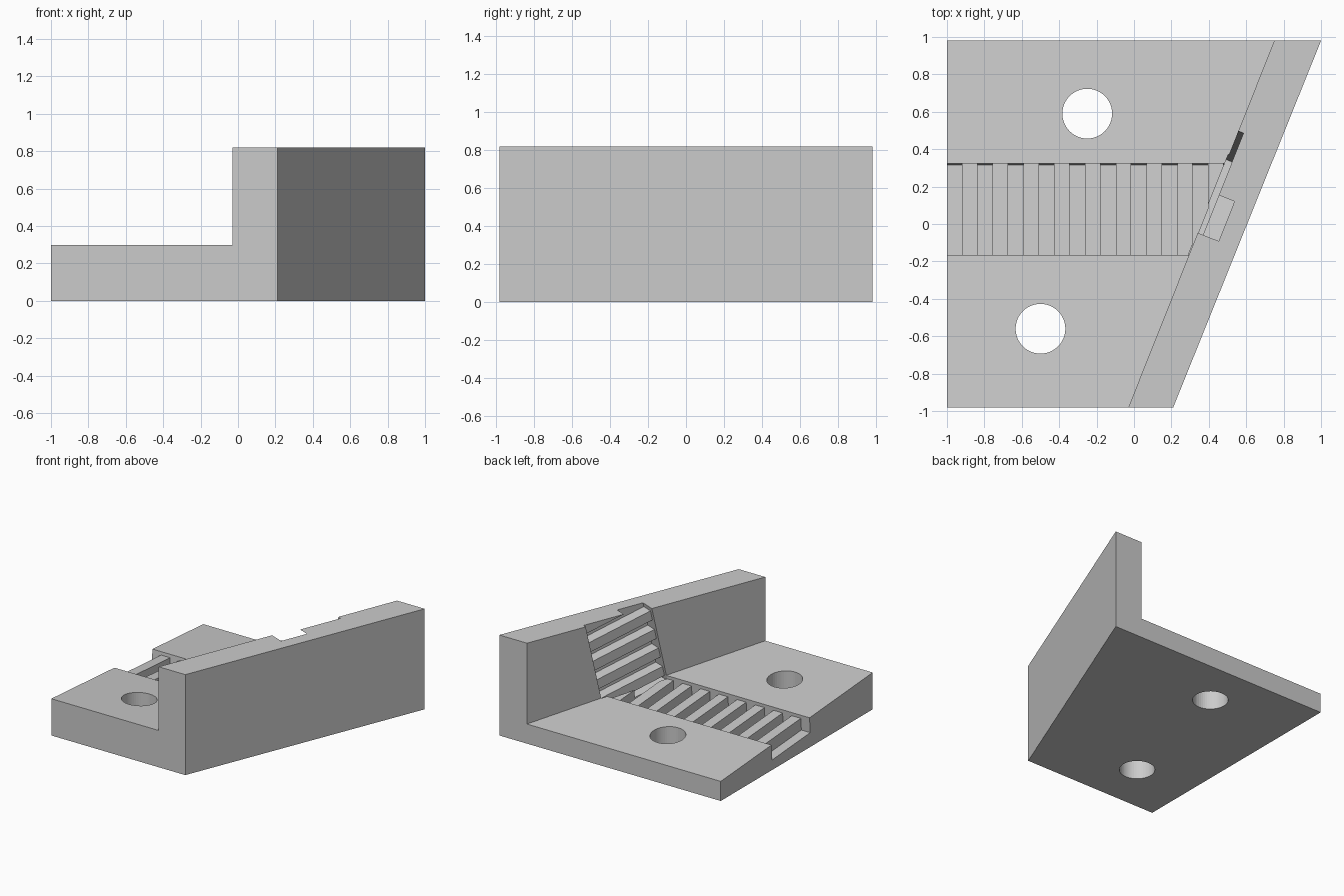
import bpy, bmesh, math
from mathutils import Vector

if "Cube" in bpy.data.objects:
    bpy.data.objects.remove(bpy.data.objects["Cube"])


def mesh_object(name, bm):
    bmesh.ops.recalc_face_normals(bm, faces=bm.faces)
    me = bpy.data.meshes.new(name)
    bm.to_mesh(me)
    bm.free()
    ob = bpy.data.objects.new(name, me)
    bpy.context.collection.objects.link(ob)
    return ob


def loft(bottom, top):
    """Closed solid between two matching outlines."""
    bm = bmesh.new()
    a = [bm.verts.new(p) for p in bottom]
    b = [bm.verts.new(p) for p in top]
    bm.faces.new(a)
    bm.faces.new(b[::-1])
    for i in range(len(a)):
        j = (i + 1) % len(a)
        bm.faces.new((a[i], a[j], b[j], b[i]))
    return bm


def comb(origin, along, across, into, span, width, ribs, rib_w, shallow, deep, out):
    """Cutter for a channel that leaves cross ribs standing in it."""
    prof = [(span[0], -out), (span[0], deep)]
    for r in ribs:
        prof += [(r, deep), (r, shallow), (r + rib_w, shallow), (r + rib_w, deep)]
    prof += [(span[1], deep), (span[1], -out)]
    ring = [[origin + along * t + into * d + across * w for t, d in prof] for w in width]
    return loft(*ring)


# angled bracket body: sloping base plate with upright skewed wall
front = [(-1, 0), (.21, 0), (.21, .82), (-.03, .82), (-.03, .30), (-1, .30)]
back = [(-1, 0), (1, 0), (1, .82), (.75, .82), (.75, .16), (-1, .16)]
body = mesh_object("angled_bracket", loft([(x, -.98, z) for x, z in front],
                                          [(x, .98, z) for x, z in back]))

wall_dir = Vector((.78, 1.96, 0)).normalized()
wall_in = Vector((wall_dir.y, -wall_dir.x, 0))
wall_pt = Vector((.36, 0, 0))
cutters = []

# ribbed channel in the sloping base, stopping at the wall
slope = Vector((0, 1.96, -.14)).normalized()
down = Vector((0, slope.z, -slope.y))
bm = comb(Vector((0, -.98, .30)), Vector((1, 0, 0)), slope, down, (-1.1, .9),
          (.817, 1.308), [-.92 + .1645 * k for k in range(9)], .082, .027, .125, .02)
geom = bm.verts[:] + bm.edges[:] + bm.faces[:]
bmesh.ops.bisect_plane(bm, geom=geom, plane_co=wall_pt + wall_in * .002,
                       plane_no=wall_in, clear_outer=True)
bmesh.ops.holes_fill(bm, edges=[e for e in bm.edges if e.is_boundary], sides=0)
cutters.append(mesh_object("base_channel_cutter", bm))

# leaning ribbed channel in the wall
lean = math.radians(12.5)
up = Vector((0, 0, 1))
along = wall_dir * math.sin(lean) + up * math.cos(lean)
across = wall_dir * math.cos(lean) - up * math.sin(lean)
bm = comb(wall_pt, along, across, wall_in, (.15, 1.1), (-.227, .345),
          [.183 + .164 * k for k in range(5)], .081, .03, .12, .004)
cutters.append(mesh_object("wall_channel_cutter", bm))

# bolt holes
for x, y in ((-.25, .59), (-.5, -.56)):
    bm = bmesh.new()
    bmesh.ops.create_cone(bm, cap_ends=True, segments=48, radius1=.133,
                          radius2=.133, depth=1)
    bmesh.ops.translate(bm, verts=bm.verts, vec=(x, y, .2))
    cutters.append(mesh_object("bolt_hole_cutter", bm))

for c in cutters:
    c.hide_render = True
    c.hide_set(True)
    m = body.modifiers.new(c.name, 'BOOLEAN')
    m.operation = 'DIFFERENCE'
    m.solver = 'EXACT'
    m.object = c
